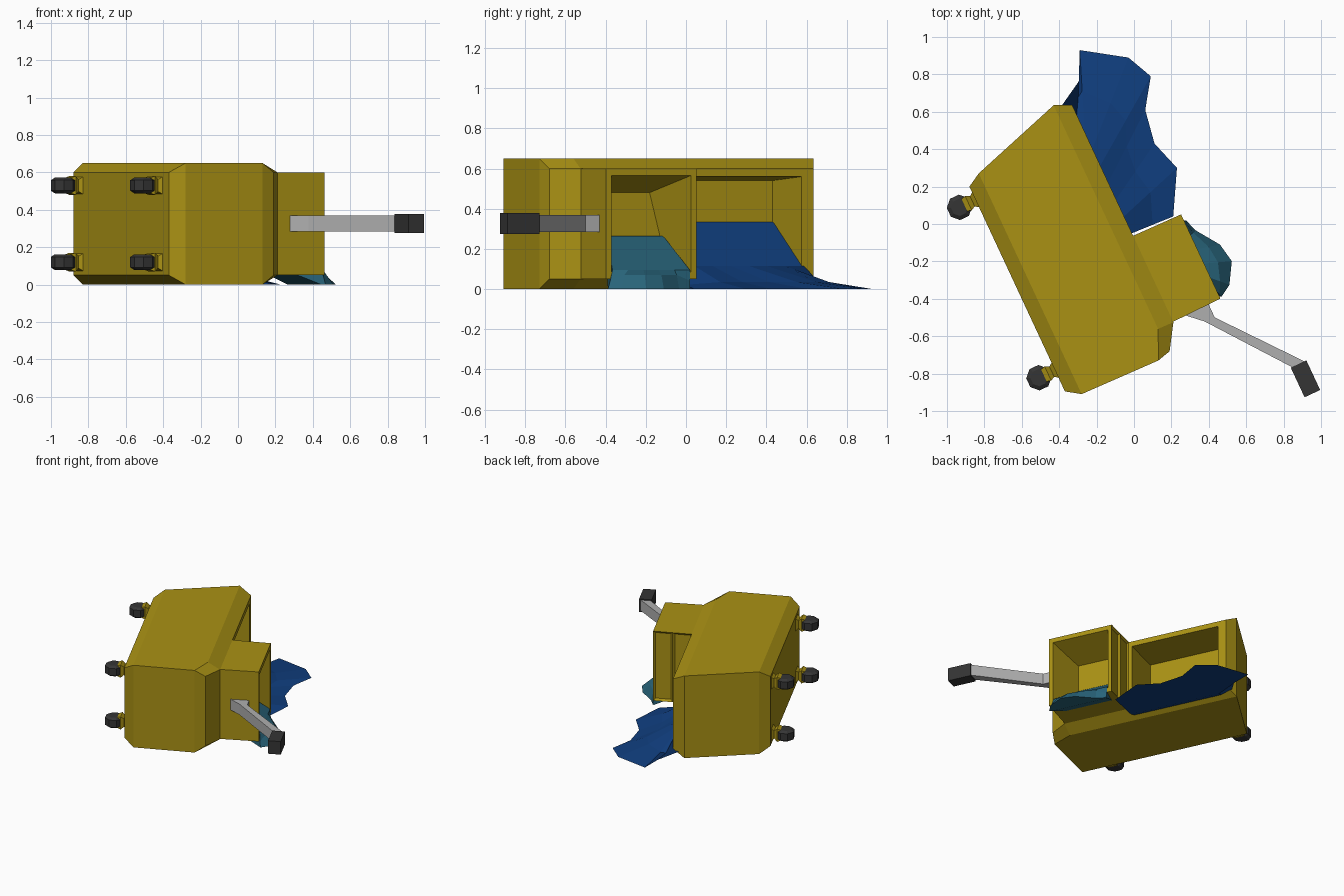
import bpy, bmesh, math
from mathutils import Vector

if "Cube" in bpy.data.objects:
    bpy.data.objects.remove(bpy.data.objects["Cube"])

# The cart lies on its side: a = along cart, b = cart's own "up", z = across cart
C, S = math.cos(math.radians(65)), math.sin(math.radians(65))
ZM = 0.325


def mat(name, r, g, b):
    m = bpy.data.materials.new(name)
    m.diffuse_color = (r, g, b, 1)
    m.use_nodes = True
    m.node_tree.nodes["Principled BSDF"].inputs["Base Color"].default_value = m.diffuse_color
    return m


YELLOW = mat("yellow plastic", 0.40, 0.285, 0.007)
DARK = mat("dark rubber", 0.035, 0.035, 0.035)
GREY = mat("grey metal", 0.43, 0.43, 0.43)
BLUE = mat("blue water", 0.005, 0.048, 0.21)
TEAL = mat("teal water", 0.022, 0.13, 0.20)


def world(a, b, z):
    return Vector((C * a + S * b, -S * a + C * b, z))


def finish(name, bm, material, recalc=True):
    bmesh.ops.remove_doubles(bm, verts=bm.verts, dist=0.0005)
    if recalc:
        bmesh.ops.recalc_face_normals(bm, faces=bm.faces)
    me = bpy.data.meshes.new(name)
    bm.to_mesh(me)
    bm.free()
    me.materials.append(material)
    ob = bpy.data.objects.new(name, me)
    bpy.context.collection.objects.link(ob)
    return ob


def face(bm, pts):
    return bm.faces.new([bm.verts.new(world(*p)) for p in pts])


def rect(a0, a1, b, z0, z1):
    return [(a0, b, z0), (a1, b, z0), (a1, b, z1), (a0, b, z1)]


def bridge(bm, r0, r1):
    n = len(r0)
    for i in range(n):
        j = (i + 1) % n
        face(bm, [r0[i], r0[j], r1[j], r1[i]])


def loft(name, rings, material):
    bm = bmesh.new()
    for r0, r1 in zip(rings, rings[1:]):
        bridge(bm, r0, r1)
    face(bm, rings[0])
    face(bm, rings[-1])
    return finish(name, bm, material)


# --- Bucket body: chamfered side profile, open basin, closed sloping front deck
o = [(-.596, -.638), (.706, -.638), (.7165, -.19), (.5625, -.12), (-.757, -.121)]
f = [(-.553, -.713), (.655, -.713)]
t = [(.697, -.115), (.565, -.031), (.05, -.031), (-.715, -.031)]
bm = bmesh.new()
for s in (1, -1):
    big = lambda p: (p[0], p[1], ZM + s * .325)
    small = lambda p: (p[0], p[1], ZM + s * .275)
    face(bm, [big(p) for p in o])
    face(bm, [small(f[0]), small(f[1]), big(o[1]), big(o[0])])
    face(bm, [big(o[2]), small(t[0]), small(t[1]), big(o[3])])
    face(bm, [big(o[3]), small(t[1]), small(t[2]), small(t[3]), big(o[4])])


def across(p, hp, q, hq):
    face(bm, [(*p, ZM - hp), (*p, ZM + hp), (*q, ZM + hq), (*q, ZM - hq)])


B, T = .325, .275
for p, hp, q, hq in ((f[0], T, f[1], T), (f[1], T, o[1], B), (o[1], B, o[2], B),
                     (o[2], B, t[0], T), (t[0], T, t[1], T), (t[1], T, t[2], T),
                     (t[3], T, o[4], B), (o[4], B, o[0], B), (o[0], B, f[0], T)):
    across(p, hp, q, hq)
rim = rect(-.715, .05, -.031, .05, .60)
lip = rect(-.65, .03, -.031, .09, .56)
floor = rect(-.615, .01, -.30, .11, .54)
bridge(bm, rim, lip)
bridge(bm, lip, floor)
face(bm, floor)
finish("bucket_body", bm, YELLOW)

# --- Wringer: open box with tapered inside and two recessed panels at the back
bm = bmesh.new()
base = rect(.055, .562, -.035, .05, .60)
rim = rect(.06, .557, .25, .05, .60)
lip = rect(.09, .525, .25, .085, .565)
floor = [(.10, .0, .10), (.44, .0, .10), (.44, .0, .48), (.20, .0, .48)]
for i in range(3):
    face(bm, [base[i], base[i + 1], rim[i + 1], rim[i]])
mid = [(.0575, .1075, .05), (.0575, .1075, .60)]
panels = [face(bm, [base[0], mid[0], mid[1], base[3]]),
          face(bm, [mid[0], rim[0], rim[3], mid[1]])]
face(bm, base)
bridge(bm, rim, lip)
bridge(bm, lip, floor)
face(bm, floor)
bmesh.ops.remove_doubles(bm, verts=bm.verts, dist=0.0005)
bmesh.ops.recalc_face_normals(bm, faces=bm.faces)
panels = [p for p in panels if p.is_valid]
bmesh.ops.inset_individual(bm, faces=panels, thickness=.022, depth=-.014)
finish("wringer", bm, YELLOW, recalc=False)

# --- Lever handle and grip
lever = [(.555, .038), (.632, .122), (1.08, .465), (1.05, .515), (.635, .18), (.555, .18)]
loft("lever_handle", [[(a, b, z) for a, b in lever] for z in (.285, .37)], GREY)
loft("handle_grip", [rect(1.05, 1.225, b, .275, .378) for b in (.435, .527)], DARK)

# --- Four casters: flared bracket plus barrel-shaped octagonal wheel
for ca, end in ((-.475, "rear"), (.53, "front")):
    for cz, side in ((.12, "lower"), (.53, "upper")):
        prof = ((-.705, .05, .052), (-.732, .03, .032), (-.755, .042, .05), (-.80, .03, .035))
        loft(f"caster_bracket_{end}_{side}",
             [rect(ca - h, ca + h, b, cz - k, cz + k) for b, h, k in prof], YELLOW)
        rings = []
        for dz, r in ((-.042, .046), (-.028, .068), (.028, .068), (.042, .046)):
            rings.append([(ca + r * math.cos((i + .5) * math.pi / 4),
                           -.808 + r * math.sin((i + .5) * math.pi / 4), cz + dz)
                          for i in range(8)])
        loft(f"caster_wheel_{end}_{side}", rings, DARK)


# --- Spilled water: slopes from inside the container over the lip to the ground
def spill(name, back, lip, shore, mid_z, material):
    """back and lip are (a0, a1, b, z); shore is the ground outline."""
    n = len(shore)
    row = lambda r: [(r[0] + (r[1] - r[0]) * i / (n - 1), r[2], r[3]) for i in range(n)]
    r0, r1 = row(back), row(lip)
    r3 = [(a, b, 0.0) for a, b in shore]
    r2 = [(.5 * (p[0] + q[0]), .5 * (p[1] + q[1]), mid_z if 0 < i < n - 1 else mid_z * .6)
          for i, (p, q) in enumerate(zip(r1, r3))]
    foot = [(p[0], p[1], 0.0) for p in r1]
    sunk = [(p[0], p[1], .1) for p in r0]
    bm = bmesh.new()
    rows = [foot, sunk, r0, r1, r2, r3, foot]
    for x, y in zip(rows, rows[1:]):
        for i in range(n - 1):
            face(bm, [x[i], x[i + 1], y[i + 1], y[i]])
    for i in (0, n - 1):
        face(bm, [r[i] for r in rows[:-1]])
    return finish(name, bm, material)


spill("blue_water_spill", (-.615, .01, -.295, .335), (-.66, .04, -.03, .115),
      [(-.82, .062), (-.965, .13), (-.819, .349), (-.678, .415), (-.527, .312),
       (-.343, .281), (-.175, .335), (.052, .207)], .035, BLUE)
spill("teal_water_spill", (.13, .44, .01, .265), (.095, .52, .25, .095),
      [(.10, .26), (.171, .285), (.294, .37), (.401, .39), (.51, .325), (.55, .26)],
      .07, TEAL)
